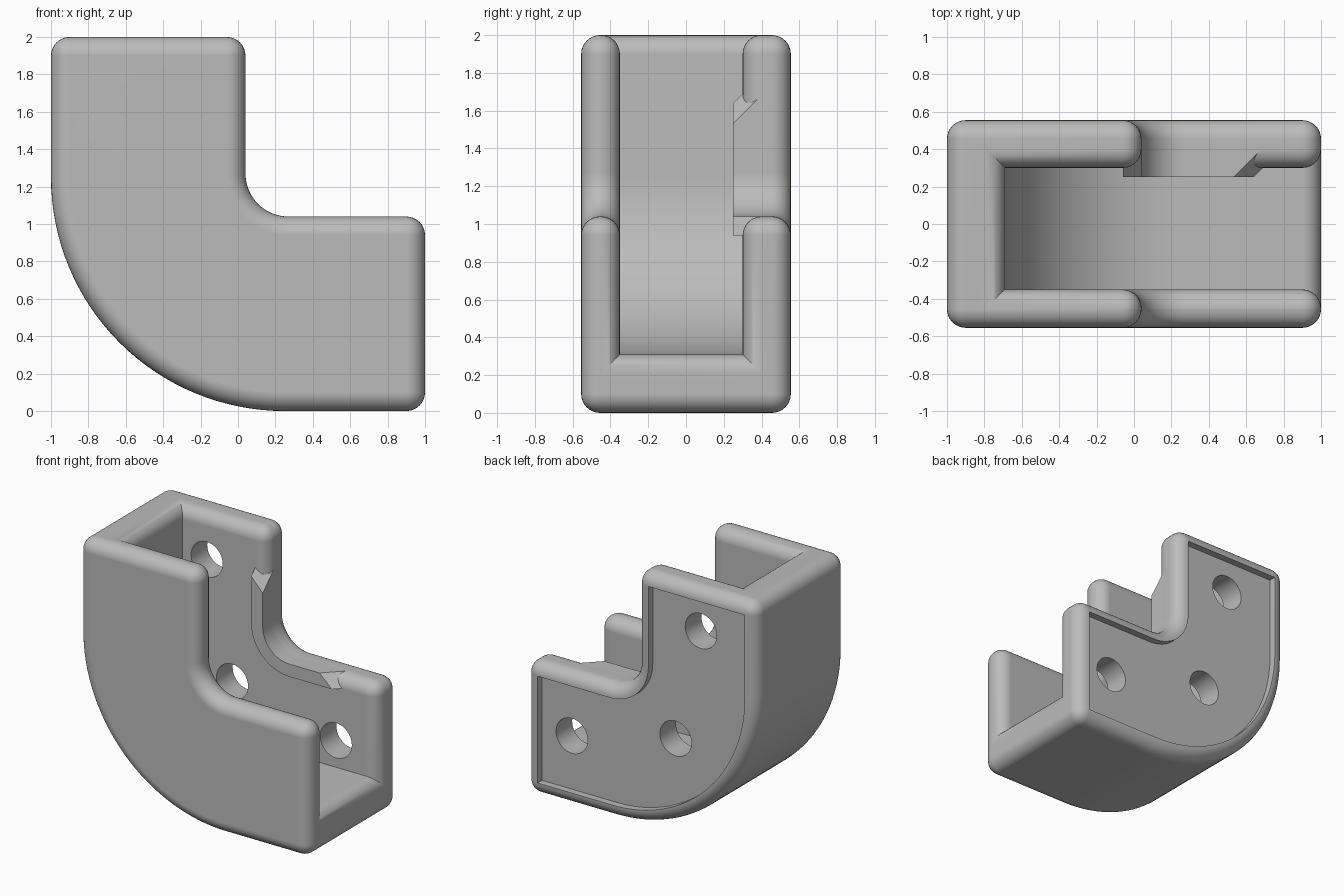
import bpy
import bmesh
from math import sin, cos, pi, radians
from mathutils import Matrix, Vector

cube = bpy.data.objects.get("Cube")
if cube:
    bpy.data.objects.remove(cube)

Y_FRONT, Y_CAV_FRONT, Y_CAV_BACK, Y_BACK = -0.555, -0.35, 0.30, 0.555
FILLET = 0.1

grey = bpy.data.materials.new("plain grey")
grey.use_nodes = True
grey.diffuse_color = (0.5, 0.5, 0.5, 1)
grey.node_tree.nodes["Principled BSDF"].inputs["Base Color"].default_value = (0.5, 0.5, 0.5, 1)


def arc(cx, cz, r, a0, a1, n):
    angles = [a0 + (a1 - a0) * i / n for i in range(n + 1)]
    return [(cx + r * cos(a), cz + r * sin(a)) for a in angles]


def outer_path(d, end):
    """Outer bend from the side end to the top end, inset by d."""
    return ([(1 - end, d)] + arc(0.25, 1.25, 1.25 - d, 1.5 * pi, pi, 32)
            + [(-1 + d, 2 - end)])


def rim_path(d, end_x, end_z):
    """Inner bend from the top end to the side end, inset by d."""
    return ([(0.04 - d, end_z)] + arc(0.27, 1.27, 0.23 + d, pi, 1.5 * pi, 16)
            + [(end_x, 1.04 - d)])


def finish(bm, name):
    bmesh.ops.recalc_face_normals(bm, faces=bm.faces)
    mesh = bpy.data.meshes.new(name)
    bm.to_mesh(mesh)
    bm.free()
    mesh.materials.append(grey)
    obj = bpy.data.objects.new(name, mesh)
    bpy.context.collection.objects.link(obj)
    return obj


def row(bm, path, y):
    return [bm.verts.new((x, y, z)) for x, z in path]


def strip(bm, a, b):
    for i in range(len(a) - 1):
        bm.faces.new((a[i], a[i + 1], b[i + 1], b[i]))


def activate(obj):
    bpy.ops.object.select_all(action='DESELECT')
    obj.select_set(True)
    bpy.context.view_layer.objects.active = obj


def cut(target, cutter):
    mod = target.modifiers.new("cut", 'BOOLEAN')
    mod.operation = 'DIFFERENCE'
    mod.solver = 'EXACT'
    mod.object = cutter
    activate(target)
    bpy.ops.object.modifier_apply(modifier=mod.name)
    bpy.data.objects.remove(cutter)


def smooth(obj):
    activate(obj)
    bpy.ops.object.shade_smooth_by_angle(angle=radians(30))
    mod = obj.modifiers.new("even shading", 'WEIGHTED_NORMAL')
    mod.keep_sharp = True


# Elbow channel body: U section following the bend
bm = bmesh.new()
outer, rim, floor = outer_path(0, 0), rim_path(0, 1, 2), outer_path(0.31, 0)
o0, o3 = row(bm, outer, Y_FRONT), row(bm, outer, Y_BACK)
r0, r1, r2, r3 = [row(bm, rim, y) for y in (Y_FRONT, Y_CAV_FRONT, Y_CAV_BACK, Y_BACK)]
f1, f2 = row(bm, floor, Y_CAV_FRONT), row(bm, floor, Y_CAV_BACK)
for side in (o0 + r0, o3 + r3, f1 + r1, f2 + r2):
    bm.faces.new(side)
for a, b in ((o0, o3), (f1, f2), (r0, r1), (r2, r3)):
    strip(bm, a, b)
for o, r in ((0, -1), (-1, 0)):
    bm.faces.new((o0[o], o3[o], r3[r], r2[r], f2[o], f1[o], r1[r], r0[r]))
bmesh.ops.recalc_face_normals(bm, faces=bm.faces)

# Round every convex edge, leaving the channel corners sharp
edges = [e for e in bm.edges if e.calc_face_angle_signed() > radians(30)]
bmesh.ops.bevel(bm, geom=edges, offset=FILLET, offset_type='OFFSET', segments=8,
                profile=0.5, affect='EDGES', clamp_overlap=False)
body = finish(bm, "elbow_channel")

# Shallow recess in the back face
inset = FILLET + 0.002
bm = bmesh.new()
outline = outer_path(inset, inset) + rim_path(inset, 1 - inset, 2 - inset)
near, far = row(bm, outline, 0.5), row(bm, outline, 0.7)
bm.faces.new(near)
bm.faces.new(far)
strip(bm, near + near[:1], far + far[:1])
cut(body, finish(bm, "recess_cutter"))

# Screw holes through the back wall
for x, z in ((-0.48, 1.64), (-0.26, 0.74), (0.64, 0.52)):
    bm = bmesh.new()
    place = Matrix.Translation(Vector((x, 0.4, z))) @ Matrix.Rotation(pi / 2, 4, 'X')
    bmesh.ops.create_cone(bm, cap_ends=True, segments=48, radius1=0.137,
                          radius2=0.137, depth=0.5, matrix=place)
    cut(body, finish(bm, "hole_cutter"))
smooth(body)

# Retaining lip along the inner bend of the back wall, with slanted ends
bm = bmesh.new()
rows = []
for d, y in ((0.001, 0.25), (FILLET, 0.25), (FILLET, 0.42), (0.001, 0.42)):
    end = 0.53 + 1.1 * d + (y - 0.25)
    rows.append(row(bm, rim_path(d, end, end + 1), y))
for i in range(4):
    strip(bm, rows[i], rows[(i + 1) % 4])
for i in (0, -1):
    bm.faces.new([r[i] for r in rows])
smooth(finish(bm, "retaining_lip"))
